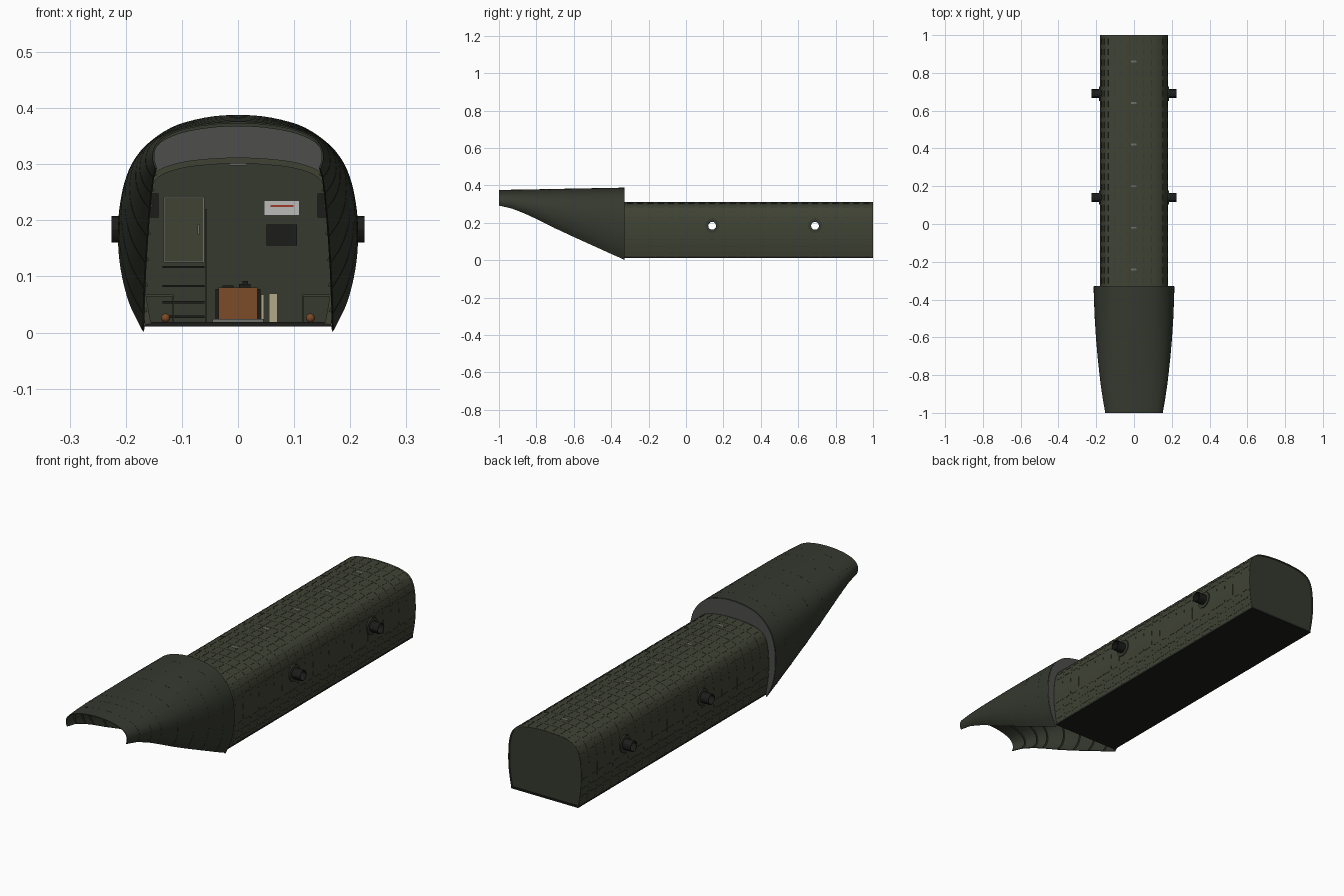
import bpy, bmesh, math
from mathutils import Vector, Matrix

if "Cube" in bpy.data.objects:
    bpy.data.objects.remove(bpy.data.objects["Cube"])

def mat(name, c):
    m = bpy.data.materials.new(name)
    m.diffuse_color = (*c, 1)
    m.use_nodes = True
    m.node_tree.nodes["Principled BSDF"].inputs["Base Color"].default_value = m.diffuse_color
    return m

OLIVE = mat("olive", (0.05, 0.055, 0.034))
DEEP = mat("deep_olive", (0.036, 0.041, 0.028))
DARK = mat("near_black", (0.012, 0.012, 0.011))
GREY = mat("lining_grey", (0.075, 0.075, 0.072))
METAL = mat("metal", (0.16, 0.16, 0.15))
RUST = mat("orange_brown", (0.2, 0.07, 0.02))
CREAM = mat("cream", (0.45, 0.4, 0.26))
WHITE = mat("pale_panel", (0.5, 0.5, 0.48))
RED = mat("red", (0.35, 0.04, 0.02))

def finish(name, bm, m):
    bmesh.ops.recalc_face_normals(bm, faces=bm.faces[:])
    me = bpy.data.meshes.new(name)
    bm.to_mesh(me)
    bm.free()
    ob = bpy.data.objects.new(name, me)
    bpy.context.collection.objects.link(ob)
    me.materials.append(m)
    return ob

def add_box(bm, lo, hi):
    c = [(a + b) / 2 for a, b in zip(lo, hi)]
    s = [abs(b - a) for a, b in zip(lo, hi)]
    bmesh.ops.create_cube(bm, size=1, matrix=Matrix.Translation(c) @ Matrix.Diagonal((*s, 1)))

def boxes(name, m, items, mirror=False):
    bm = bmesh.new()
    for lo, hi in items:
        add_box(bm, lo, hi)
        if mirror:
            add_box(bm, (-hi[0], lo[1], lo[2]), (-lo[0], hi[1], hi[2]))
    return finish(name, bm, m)

def arch(half, n=4):
    """Smooth a half outline (foot to crown) and mirror it into a full arch."""
    p = [Vector(q) for q in half]
    p = [2 * p[0] - p[1]] + p + [Vector((-p[-2].x, p[-2].y))]
    out = []
    for a, b, c, d in zip(p, p[1:], p[2:], p[3:]):
        for i in range(n):
            t = i / n
            out.append(0.5 * (2*b + (c-a)*t + (2*a-5*b+4*c-d)*t*t + (3*b-a-3*c+d)*t**3))
    return out + [Vector((0, half[-1][1]))] + [Vector((-q.x, q.y)) for q in reversed(out)]

def normals(pts):
    res = []
    for i in range(len(pts)):
        t = pts[min(i + 1, len(pts) - 1)] - pts[max(i - 1, 0)]
        res.append(Vector((t.y, -t.x)).normalized())
    return res

def offset(pts, d):
    return [p + n * d for p, n in zip(pts, normals(pts))]

def shell(name, m, sections, bm=None):
    """Loft a thick open arch; sections are (y, outer, inner)."""
    own = bm is None
    bm = bm or bmesh.new()
    rings = [[bm.verts.new((p.x, y, p.y)) for p in o + i[::-1]] for y, o, i in sections]
    k = len(rings[0])
    for a, b in zip(rings, rings[1:]):
        for i in range(k):
            j = (i + 1) % k
            bm.faces.new((a[i], a[j], b[j], b[i]))
    for r in (rings[0], rings[-1]):
        for i in range(k // 2 - 1):
            bm.faces.new((r[i], r[i + 1], r[k - 2 - i], r[k - 1 - i]))
    return finish(name, bm, m) if own else None

def cyl(bm, r, x0, x1, y, z, seg=12, caps=True):
    M = Matrix.Translation(((x0 + x1) / 2, y, z)) @ Matrix.Rotation(math.pi / 2, 4, 'Y')
    bmesh.ops.create_cone(bm, cap_ends=caps, segments=seg, radius1=r, radius2=r, depth=abs(x1 - x0), matrix=M)

# cross-sections: fuselage, hood root, hood tip
BODY = arch([(.165, .015), (.173, .06), (.179, .11), (.180, .165), (.177, .215),
             (.167, .257), (.146, .286), (.105, .302), (.052, .309), (0, .311)])
ROOT = arch([(.170, 0), (.194, .05), (.209, .11), (.214, .17), (.210, .23),
             (.195, .285), (.165, .330), (.12, .365), (.06, .383), (0, .388)])
TIP = arch([(.147, .292), (.150, .30), (.152, .308), (.152, .317), (.150, .327),
            (.144, .338), (.128, .352), (.095, .365), (.05, .373), (0, .376)])
Y0, Y1 = -.33, 1.0
WINDOWS, WZ = (.14, .69), .184

# fuselage skin with porthole openings
body = shell("fuselage_skin", OLIVE, [(y, BODY, offset(BODY, -.005)) for y in (Y0, Y1)])
bm = bmesh.new()
for y in WINDOWS:
    cyl(bm, .0215, -.3, .3, y, WZ)
cutter = finish("porthole_cutter", bm, DARK)
cutter.hide_render = True
mod = body.modifiers.new("portholes", 'BOOLEAN')
mod.operation, mod.solver, mod.object = 'DIFFERENCE', 'EXACT', cutter
bpy.context.view_layer.objects.active = body
bpy.ops.object.modifier_apply(modifier="portholes")
bpy.data.objects.remove(cutter)

# ring frames inside the fuselage
BAY = .055
bm = bmesh.new()
for k in range(25):
    y = min(Y0 + k * BAY, Y1 - .006)
    shell("", None, [(v, offset(BODY, .0006), offset(BODY, -.010)) for v in (y, y + .005)], bm)
finish("ring_frames", bm, OLIVE)

# stringer pieces showing through between frames
bm = bmesh.new()
nrm = normals(BODY)
for k in range(24):
    for i in range(2, len(BODY) - 2, 3):
        p, n = BODY[i], nrm[i]
        if .15 < p.y < .22:
            continue
        M = Matrix(((n.x, 0, -n.y, p.x - n.x * .004), (0, 1, 0, Y0 + (k + .55) * BAY),
                    (n.y, 0, n.x, p.y - n.y * .004), (0, 0, 0, 1)))
        bmesh.ops.create_cube(bm, size=1, matrix=M @ Matrix.Diagonal((.010, .032, .003, 1)))
finish("stringers", bm, DEEP)

# floor and end bulkhead
boxes("cargo_floor", DARK, [((-.166, Y0, .011), (.166, Y1, .019))])
bm = bmesh.new()
edge = offset(BODY, -.004)
a, b = [[bm.verts.new((p.x, y, p.y)) for p in edge] for y in (.985, .996)]
bm.faces.new(a)
bm.faces.new(b)
for i in range(len(a)):
    j = (i + 1) % len(a)
    bm.faces.new((a[i], a[j], b[j], b[i]))
finish("end_bulkhead", bm, DEEP)

# flared hood lofted from root to tip: (y, width blend, height blend)
STATIONS = [(-.33, 0, .01), (-.4, .03, .115), (-.5, .1, .27), (-.6, .2, .425), (-.7, .335, .585),
            (-.8, .51, .755), (-.86, .63, .85), (-.93, .8, .945), (-1, 1, 1)]

def hood_section(w, h):
    return [Vector((p.x + (q.x - p.x) * w, p.y + (q.y - p.y) * h)) for p, q in zip(ROOT, TIP)]

shell("tail_hood", DEEP, [(y, s, offset(s, -.003)) for y, s in
                          ((y, hood_section(w, h)) for y, w, h in STATIONS)])
bm = bmesh.new()
for y, w, h in STATIONS[1:-1]:
    s = hood_section(w, h)
    shell("", None, [(v, offset(s, .0002), offset(s, -.009)) for v in (y - .002, y + .002)], bm)
finish("hood_ribs", bm, DEEP)

# grey collar closing the step between hood and fuselage
shell("hood_collar", GREY, [(y, offset(ROOT, -.002), BODY) for y in (-.334, -.328)])

# porthole tubes and flanges on both sides
bm, fl = bmesh.new(), bmesh.new()
for y in WINDOWS:
    for s in (-1, 1):
        for target, r, r_in, x0, x1 in ((bm, .0235, .0212, .168, .225), (fl, .038, .0225, .174, .184)):
            loops = []
            for rad, x in ((r, x0), (r, x1), (r_in, x1), (r_in, x0)):
                loops.append([target.verts.new((s * x, y + rad * math.cos(t * math.pi / 6),
                                                WZ + rad * math.sin(t * math.pi / 6))) for t in range(12)])
            for q in range(4):
                A, B = loops[q], loops[(q + 1) % 4]
                for i in range(12):
                    j = (i + 1) % 12
                    target.faces.new((A[i], A[j], B[j], B[i]))
finish("porthole_tubes", bm, DARK)
finish("porthole_flanges", fl, DEEP)

# ceiling lamps
boxes("ceiling_lamps", METAL, [((-.016, y - .005, .298), (.016, y + .005, .3118))
                               for y in (.86, .64, .42, .20, -.02, -.24)])

# folding bench seats along both walls
boxes("bench_seats", OLIVE, [((.115, -.25, .064), (.168, .93, .068))], True)
boxes("bench_legs", DEEP, [((.114, -.25 + k * .147, .019), (.117, -.247 + k * .147, .066))
                           for k in range(9)], True)
bm = bmesh.new()
for s in (-1, 1):
    bmesh.ops.create_uvsphere(bm, u_segments=12, v_segments=8, radius=.008,
                              matrix=Matrix.Translation((s * .129, .9, .026)))
finish("floor_lamps", bm, RUST)

# door with trim and handle
boxes("cabin_door", OLIVE, [((-.131, .979, .127), (-.062, .986, .240))])
boxes("door_trim", METAL, [((-.133, .977, .125), (-.131, .986, .242)), ((-.062, .977, .125), (-.060, .986, .242)),
                           ((-.133, .977, .240), (-.060, .986, .242)), ((-.133, .977, .125), (-.060, .986, .127)),
                           ((-.072, .972, .175), (-.069, .98, .193))])

# steps and handrail under the door
boxes("door_steps", DARK, [((-.135, .955, z), (-.060, .985, z + .004)) for z in (.115, .081, .052, .026)])
boxes("step_rail", DEEP, [((-.058, .955, .019), (-.055, .959, .22)), ((-.058, .955, .118), (-.055, .985, .121))])

# wall panels and speakers on the bulkhead
boxes("pale_wall_panel", WHITE, [((.046, .981, .209), (.110, .986, .235))])
boxes("red_panel_strip", RED, [((.058, .979, .2235), (.099, .982, .2275))])
boxes("dark_wall_panel", DARK, [((.051, .981, .155), (.105, .986, .193))])
boxes("wall_speakers", DARK, [((.142, .955, .205), (.158, .986, .248))], True)

# equipment cabinet, its tray and fittings, pale canisters
boxes("equipment_cabinet", RUST, [((-.035, .88, .024), (.035, .96, .080))])
boxes("cabinet_tray", METAL, [((-.045, .87, .019), (.045, .97, .024))])
boxes("cabinet_fittings", DARK, [((-.028, .90, .080), (-.008, .94, .084)), ((.002, .90, .080), (.022, .94, .087)),
                                 ((.008, .91, .087), (.018, .93, .092)), ((-.040, .962, .024), (.040, .975, .078))])
boxes("pale_canisters", CREAM, [((.055, .93, .019), (.070, .96, .070)), ((.041, .95, .019), (.046, .97, .068))])

# smooth the curved surfaces, keep edges sharp
for ob in bpy.data.objects:
    ob.select_set(ob.type == 'MESH')
bpy.context.view_layer.objects.active = body
bpy.ops.object.shade_smooth_by_angle(angle=math.radians(30))
